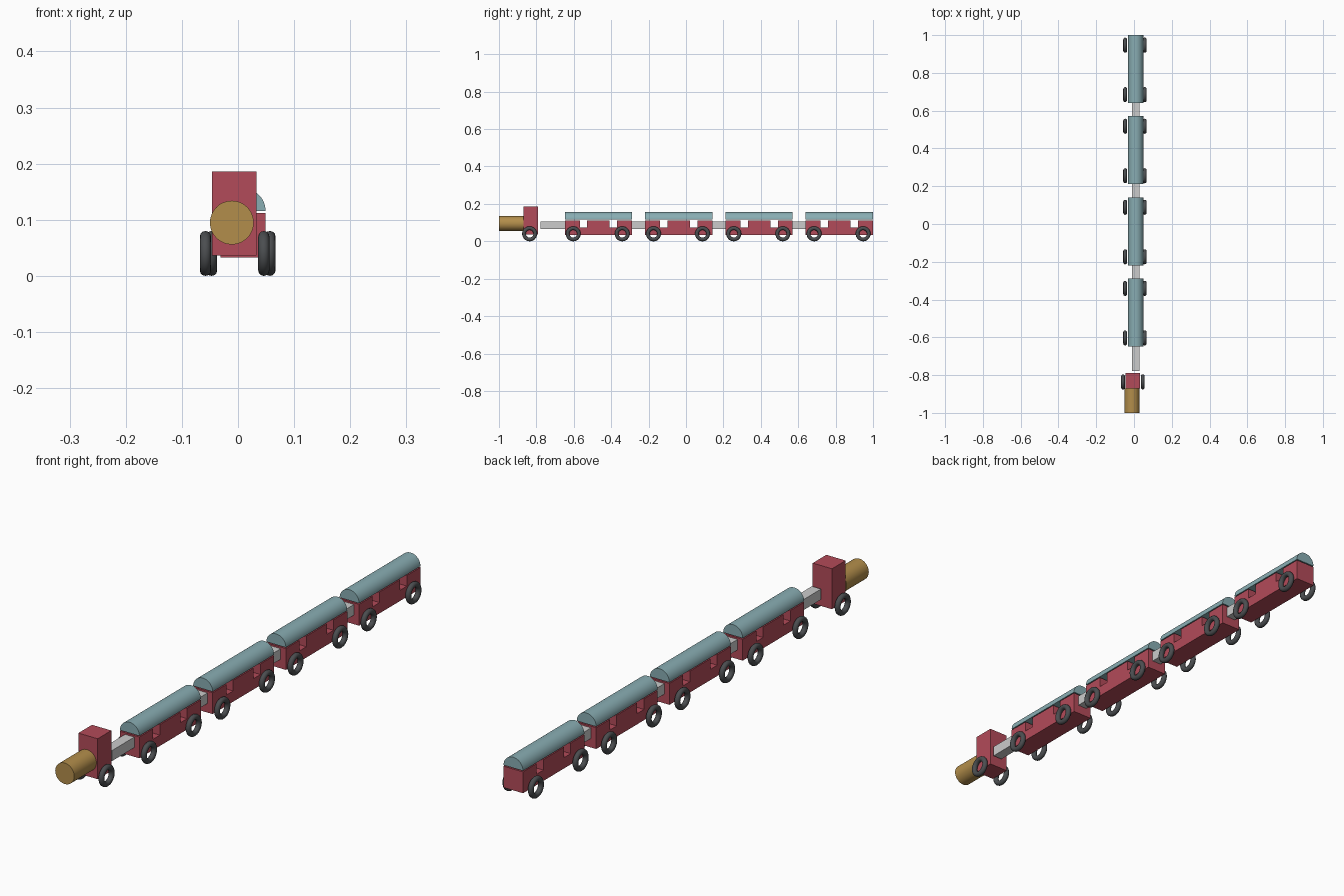
import bpy, bmesh, math

if "Cube" in bpy.data.objects:
    bpy.data.objects.remove(bpy.data.objects["Cube"])

def material(name, rgb):
    m = bpy.data.materials.new(name)
    m.diffuse_color = (*rgb, 1)
    m.use_nodes = True
    m.node_tree.nodes["Principled BSDF"].inputs["Base Color"].default_value = m.diffuse_color
    return m

RED = material("red_paint", (0.45, 0.07, 0.10))
TEAL = material("teal_roof", (0.25, 0.42, 0.45))
GOLD = material("brass", (0.45, 0.27, 0.07))
DARK = material("dark_rubber", (0.07, 0.075, 0.08))

def finish(obj, name, mat=None, smooth=False):
    obj.name = name
    if mat:
        obj.data.materials.append(mat)
    if smooth:
        bpy.ops.object.select_all(action='DESELECT')
        obj.select_set(True)
        bpy.context.view_layer.objects.active = obj
        bpy.ops.object.shade_smooth_by_angle(angle=math.radians(35))

def box(name, lo, hi, mat=None):
    bpy.ops.mesh.primitive_cube_add(size=1, location=[(a + b) / 2 for a, b in zip(lo, hi)])
    obj = bpy.context.object
    obj.scale = [b - a for a, b in zip(lo, hi)]
    bpy.ops.object.transform_apply(location=False, rotation=False)
    finish(obj, name, mat)

def prism(name, pts, offset, mat, smooth=False):
    """Extrude a closed 3D outline along an offset vector."""
    bm = bmesh.new()
    face = bm.faces.new([bm.verts.new(p) for p in pts])
    out = bmesh.ops.extrude_face_region(bm, geom=[face])
    bmesh.ops.translate(bm, vec=offset, verts=[v for v in out["geom"] if isinstance(v, bmesh.types.BMVert)])
    bmesh.ops.recalc_face_normals(bm, faces=bm.faces)
    mesh = bpy.data.meshes.new(name)
    bm.to_mesh(mesh)
    bm.free()
    obj = bpy.data.objects.new(name, mesh)
    bpy.context.collection.objects.link(obj)
    finish(obj, name, mat, smooth)

def wheel_pair(name, cx, y):
    for side, sx in (("left", -1), ("right", 1)):
        bpy.ops.mesh.primitive_torus_add(major_radius=0.03, minor_radius=0.01,
                                         major_segments=48, minor_segments=12,
                                         location=(cx + sx * 0.052, y, 0.04),
                                         rotation=(0, math.pi / 2, 0))
        finish(bpy.context.object, f"{name}_{side}", DARK, True)

# Locomotive: boiler, cab and one axle
bpy.ops.mesh.primitive_cylinder_add(radius=0.039, depth=0.13, vertices=48,
                                    location=(-0.011, -0.935, 0.095),
                                    rotation=(math.pi / 2, 0, 0))
finish(bpy.context.object, "boiler", GOLD, True)
box("cab", (-0.046, -0.87, 0.036), (0.033, -0.79, 0.186), RED)
wheel_pair("cab_wheel", -0.006, -0.836)

# Four wagons with coupling bars
X, LENGTH, HALF = 0.009, 0.36, 0.04
for i in range(4):
    y0 = -0.648 + i * 0.4293
    # body side profile with two window notches
    low, sill, top = 0.033, 0.073, 0.112
    profile = [(0, low), (LENGTH, low), (LENGTH, top), (0.28, top), (0.28, sill),
               (0.24, sill), (0.24, top), (0.12, top), (0.12, sill), (0.08, sill),
               (0.08, top), (0, top)]
    prism(f"wagon_body_{i+1}", [(X - HALF, y0 + y, z) for y, z in profile], (2 * HALF, 0, 0), RED)
    # half-round roof
    arc = [(X + HALF * math.cos(math.pi * k / 24), y0, 0.116 + HALF * math.sin(math.pi * k / 24))
           for k in range(25)]
    prism(f"wagon_roof_{i+1}", arc, (0, LENGTH, 0), TEAL, True)
    # coupling bar reaching forward
    box(f"coupling_{i+1}", (X - 0.019, y0 - 0.13, 0.067), (X + 0.019, y0 + 0.01, 0.106))
    # axles
    for label, dy in (("front", 0.045), ("rear", 0.307)):
        wheel_pair(f"wagon_{i+1}_{label}_wheel", 0.005, y0 + dy)
